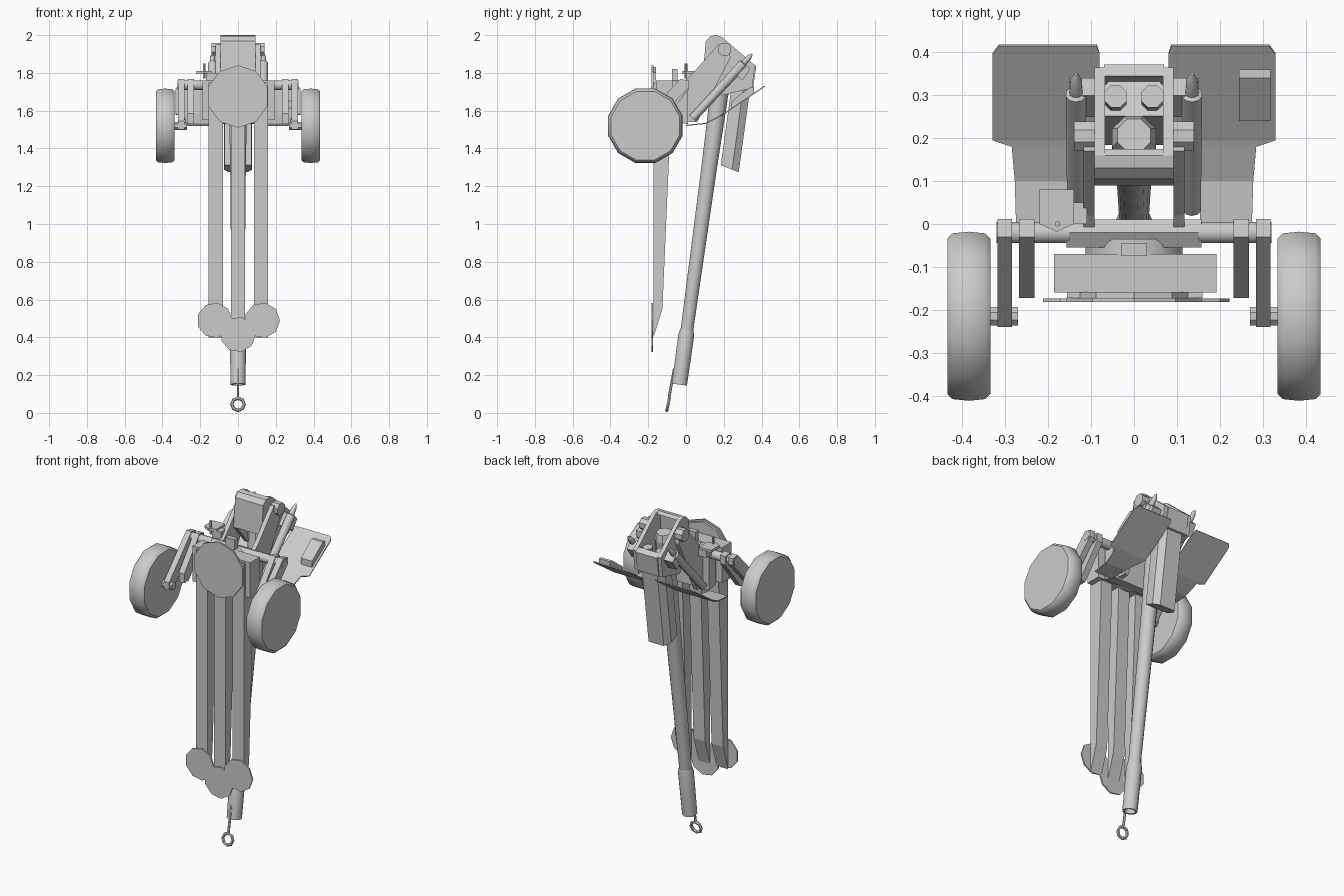
import bpy, bmesh, math
from mathutils import Vector

grey = bpy.data.materials.new("plain_grey")
grey.diffuse_color = (0.6, 0.6, 0.6, 1)


def finish(name, bm, smooth=False):
    bmesh.ops.recalc_face_normals(bm, faces=bm.faces)
    me = bpy.data.meshes.new(name)
    bm.to_mesh(me)
    bm.free()
    me.materials.append(grey)
    ob = bpy.data.objects.new(name, me)
    bpy.context.collection.objects.link(ob)
    if smooth:
        bpy.ops.object.select_all(action='DESELECT')
        ob.select_set(True)
        bpy.context.view_layer.objects.active = ob
        bpy.ops.object.shade_smooth_by_angle(angle=math.radians(40))
    return ob


def loft(name, rings, smooth=False, cap=True):
    """Skin a list of equally long closed rings."""
    bm = bmesh.new()
    vs = [[bm.verts.new(p) for p in r] for r in rings]
    n = len(vs[0])
    for a, b in zip(vs, vs[1:]):
        for i in range(n):
            j = (i + 1) % n
            bm.faces.new((a[i], a[j], b[j], b[i]))
    if cap:
        bm.faces.new(vs[0])
        bm.faces.new(vs[-1])
    return finish(name, bm, smooth)


def prism(name, yz, x0, x1):
    return loft(name, [[(x, y, z) for y, z in yz] for x in (x0, x1)])


def box(name, x, y, z):
    return prism(name, [(y[0], z[0]), (y[1], z[0]), (y[1], z[1]), (y[0], z[1])], *x)


def turned(name, p0, p1, profile, n=16, smooth=True):
    """Turned part: profile of (fraction along axis, radius)."""
    p0, p1 = Vector(p0), Vector(p1)
    d = p1 - p0
    q = d.to_track_quat('Z', 'Y')
    rings = []
    for t, r in profile:
        rings.append([p0 + d * t + q @ Vector((r * math.cos(a), r * math.sin(a), 0))
                      for a in (2 * math.pi * (i + 0.5) / n for i in range(n))])
    return loft(name, rings, smooth)


def rod(name, p0, p1, r, n=12, smooth=True):
    return turned(name, p0, p1, [(0, r), (1, r)], n, smooth)


def axis(z, off=0):
    """Point on the barrel line at height z."""
    return Vector((0, 0.005 + 0.137 * (z - 0.44) + off, z))


# Barrel, muzzle sleeve and breech
turned("barrel", axis(0.42), axis(1.85), [(0, 0.034), (0.6, 0.042), (1, 0.052)])
turned("muzzle_sleeve", axis(0.15), axis(0.44),
       [(0.12, 0.026), (0, 0.03), (0, 0.041), (0.9, 0.043), (1, 0.036)])
turned("breech", axis(1.72), axis(1.91), [(0, 0.055), (0.8, 0.055), (1, 0.042)], 8, False)

# Towing eye and its bar
bpy.ops.mesh.primitive_torus_add(major_segments=8, minor_segments=6, major_radius=0.033,
                                 minor_radius=0.009, location=(0, -0.095, 0.045),
                                 rotation=(math.pi / 2 - 0.2, 0, 0))
eye = bpy.context.object
eye.name = "towing_eye"
eye.data.materials.append(grey)
rod("towing_bar", (0, -0.09, 0.08), (0, -0.062, 0.235), 0.007, 6)
rod("towing_bracket", (0, -0.062, 0.225), (0, -0.03, 0.19), 0.008, 6)

# Recoil housing behind the barrel, with rounded outer corners
outline = [(-0.072, -0.005), (-0.075, 0.055), (-0.05, 0.09), (0.05, 0.09),
           (0.075, 0.055), (0.072, -0.005)]
ring = []
for z in (1.31, 1.8):
    c = axis(z, 0.065)
    ring.append([(x, c.y + o, z - o * 0.4) for x, o in outline])
loft("recoil_housing", ring)

# Cradle: hollow frame around the breech
side = [(0.105, 1.97), (0.13, 1.995), (0.16, 2.0), (0.19, 1.99), (0.365, 1.84),
        (0.35, 1.72), (0.19, 1.68), (0.09, 1.8)]
for s, tag in ((-1, "left"), (1, "right")):
    prism("cradle_wall_" + tag, side, s * 0.068, s * 0.092)
    rod("recoil_cylinder_" + tag, axis(1.70, 0.1) + Vector((s * 0.043, 0, 0)),
        axis(1.845, 0.1) + Vector((s * 0.043, 0, 0)), 0.028, 8)
prism("cradle_front", [(0.09, 1.8), (0.105, 1.97), (0.13, 1.995), (0.16, 2.0),
                       (0.175, 1.985), (0.145, 1.97), (0.13, 1.78)], -0.07, 0.07)
prism("cradle_back", [(0.345, 1.855), (0.372, 1.835), (0.355, 1.72), (0.325, 1.72)], -0.07, 0.07)

# Turntable and saddle
rod("turntable", (0, -0.075, 1.65), (0, -0.035, 1.65), 0.115, 16)
prism("saddle", [(-0.055, 1.54), (-0.055, 1.74), (-0.02, 1.76), (0.01, 1.75), (0.01, 1.53)],
      -0.157, 0.157)
box("leg_hub", (-0.187, 0.192), (-0.16, -0.07), (1.55, 1.76))
rod("base_ring", (0, -0.172, 1.68), (0, -0.158, 1.68), 0.15, 10, False)
rod("jack_plate", (0, -0.182, 1.675), (0, -0.172, 1.675), 0.165, 10, False)

# Three folded trail legs and their foot plates
leg = [(-0.172, 1.75), (-0.075, 1.75), (-0.09, 1.35), (-0.125, 0.55), (-0.172, 0.4)]
for x, z, tag in ((-0.118, 0.49, "left"), (0, 0.415, "middle"), (0.122, 0.49, "right")):
    prism("trail_leg_" + tag, leg, x - 0.038, x + 0.038)
    rod("foot_plate_" + tag, (x * 1.05, -0.182, z), (x * 1.05, -0.174, z), 0.094, 9, False)

# Paired side parts
for s, tag in ((-1, "left"), (1, "right")):
    # carriage cheek, trunnion and balancing cylinder
    prism("carriage_cheek_" + tag,
          [(-0.03, 1.54), (-0.025, 1.74), (0.02, 1.78), (0.17, 1.95), (0.23, 1.94),
           (0.235, 1.88), (0.12, 1.66), (0.06, 1.54)], s * 0.092, s * 0.118)
    rod("trunnion_" + tag, (s * 0.085, 0.205, 1.925), (s * 0.14, 0.205, 1.925), 0.037, 8, False)
    turned("balancing_cylinder_" + tag, (s * 0.135, 0.035, 1.56), (s * 0.135, 0.35, 1.9),
           [(0, 0.022), (0.85, 0.025), (0.86, 0.016), (0.95, 0.014), (1, 0.004)], 10)
    prism("cylinder_bracket_" + tag, [(0.25, 1.8), (0.3, 1.86), (0.34, 1.82), (0.3, 1.76)],
          s * 0.09, s * 0.15)
    # axle tube, swing arms and stub axle
    rod("axle_tube_" + tag, (s * 0.15, -0.02, 1.735), (s * 0.32, -0.02, 1.735), 0.026, 10)
    prism("swing_arm_" + tag,
          [(-0.24, 1.5), (-0.24, 1.545), (-0.03, 1.768), (0.012, 1.76), (0.012, 1.72),
           (-0.195, 1.5)], s * 0.284, s * 0.318)
    prism("spring_arm_" + tag,
          [(-0.172, 1.53), (-0.172, 1.585), (-0.03, 1.768), (0.012, 1.76), (0.012, 1.71),
           (-0.13, 1.53)], s * 0.232, s * 0.268)
    rod("stub_axle_" + tag, (s * 0.27, -0.215, 1.52), (s * 0.345, -0.215, 1.52), 0.023, 8)
    # wheel
    turned("wheel_" + tag, (s * 0.335, -0.215, 1.52), (s * 0.435, -0.215, 1.52),
           [(0, 0.188), (0.12, 0.2), (0.5, 0.204), (0.88, 0.2), (1, 0.188)], 12)
    # bent shield sheet: y, z, inner x, outer x
    bm = bmesh.new()
    rows = [(0.0, 1.525, 0.155, 0.275), (0.1, 1.535, 0.15, 0.278), (0.18, 1.575, 0.09, 0.285),
            (0.195, 1.583, 0.082, 0.33), (0.395, 1.718, 0.08, 0.33), (0.415, 1.732, 0.087, 0.315)]
    vs = [[bm.verts.new((s * x, y, z)) for x in (a, b)] for y, z, a, b in rows]
    for a, b in zip(vs, vs[1:]):
        bm.faces.new((a[0], a[1], b[1], b[0]))
    ob = finish("shield_" + tag, bm)
    sol = ob.modifiers.new("thickness", 'SOLIDIFY')
    sol.thickness = 0.006

# Stowage box on the right shield
prism("stowage_box", [(0.24, 1.61), (0.24, 1.65), (0.34, 1.725), (0.36, 1.725), (0.36, 1.69)],
      0.245, 0.318)

# Sight bracket on the left side
loft("sight_plate", [[(-0.22, 0.08, z), (-0.14, 0.08, z), (-0.14, 0.0, z), (-0.18, -0.018, z),
                      (-0.22, 0.0, z)] for z in (1.795, 1.81)])
rod("sight_post", (-0.178, 0.0, 1.77), (-0.178, 0.0, 1.85), 0.007, 6)
box("sight_arm", (-0.17, -0.11), (0.0, 0.05), (1.74, 1.8))
box("travel_lock", (-0.03, 0.03), (-0.075, -0.045), (1.74, 1.82))
